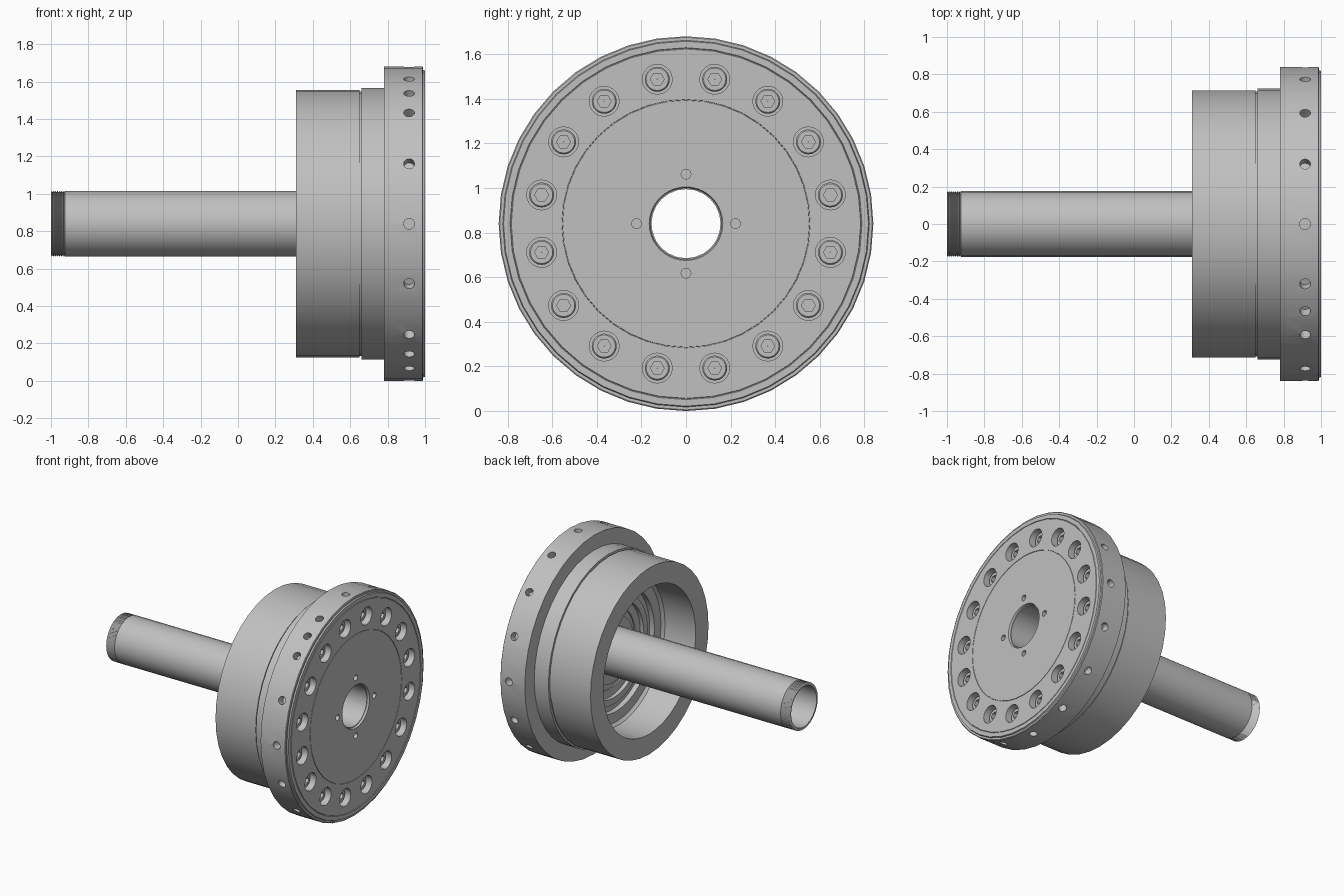
import bpy, bmesh
from math import radians, cos, sin, pi
from mathutils import Matrix, Vector

if "Cube" in bpy.data.objects:
    bpy.data.objects.remove(bpy.data.objects["Cube"])

AXIS = 0.84  # height of the turning axis

steel = bpy.data.materials.new("light_grey_steel")
steel.use_nodes = True
grey = (0.53, 0.53, 0.53, 1)
steel.diffuse_color = grey
steel.node_tree.nodes["Principled BSDF"].inputs["Base Color"].default_value = grey


def finish(name, bm):
    bmesh.ops.recalc_face_normals(bm, faces=bm.faces)
    mesh = bpy.data.meshes.new(name)
    bm.to_mesh(mesh)
    bm.free()
    mesh.materials.append(steel)
    ob = bpy.data.objects.new(name, mesh)
    ob.location.z = AXIS
    bpy.context.collection.objects.link(ob)
    return ob


def select(ob):
    bpy.ops.object.select_all(action='DESELECT')
    ob.select_set(True)
    bpy.context.view_layer.objects.active = ob


def smooth(ob):
    select(ob)
    bpy.ops.object.shade_smooth_by_angle(angle=radians(30))


def lathe(name, profile, segments):
    """Turn a closed (x, radius) profile about the x axis."""
    bm = bmesh.new()
    rings = []
    for i in range(segments):
        a = 2 * pi * i / segments
        rings.append([bm.verts.new((x, r * sin(a), r * cos(a))) for x, r in profile])
    n = len(profile)
    for i in range(segments):
        p, q = rings[i], rings[(i + 1) % segments]
        for j in range(n):
            k = (j + 1) % n
            bm.faces.new((p[j], p[k], q[k], q[j]))
    return finish(name, bm)


def add_drill(bm, centre, direction, radius, depth, sides=16, tip=None):
    """Cylinder or cone centred on a point, along a direction."""
    turn = Vector((0, 0, 1)).rotation_difference(Vector(direction)).to_matrix().to_4x4()
    bmesh.ops.create_cone(bm, cap_ends=True, segments=sides, radius1=radius,
                          radius2=radius if tip is None else tip, depth=depth,
                          matrix=Matrix.Translation(centre) @ turn)


def cut(ob, bm):
    cutter = finish("cutter", bm)
    cutter.hide_render = True
    mod = ob.modifiers.new("holes", 'BOOLEAN')
    mod.operation, mod.solver, mod.object = 'DIFFERENCE', 'EXACT', cutter
    select(ob)
    bpy.ops.object.modifier_apply(modifier=mod.name)
    bpy.data.objects.remove(cutter)


def around(radius, x, degrees):
    a = radians(degrees)
    return Vector((x, -radius * cos(a), radius * sin(a)))


# Housing with open rear bore and stepped floor
housing = lathe("housing", [
    (0.31, 0.56), (0.31, 0.715), (0.65, 0.715), (0.65, 0.708), (0.66, 0.708),
    (0.66, 0.725), (0.79, 0.725), (0.79, 0.30), (0.64, 0.30), (0.64, 0.36),
    (0.61, 0.36), (0.61, 0.41), (0.63, 0.41), (0.63, 0.46), (0.59, 0.46),
    (0.59, 0.54), (0.57, 0.56)], 40)
smooth(housing)

# Front flange with seams, rim groove and drilled holes
flange = lathe("flange", [
    (0.78, 0.16), (0.78, 0.84), (0.986, 0.84), (0.99, 0.835), (0.99, 0.822),
    (1, 0.818), (1, 0.789), (0.996, 0.787), (0.996, 0.785), (1, 0.783),
    (1, 0.557), (0.996, 0.556), (0.996, 0.554), (1, 0.553),
    (1, 0.165), (0.99, 0.16)], 40)
drills = bmesh.new()
bolt_angles = [11.25 + 22.5 * i for i in range(16)]
for angle in bolt_angles:
    add_drill(drills, around(0.66, 1, angle), (1, 0, 0), 0.067, 0.18, 20)
for angle in [22.5 * i for i in range(16)] + [56.25, -56.25]:
    add_drill(drills, around(0.84, 0.915, angle), around(1, 0, angle), 0.029, 0.12)
for angle in range(0, 360, 90):
    add_drill(drills, around(0.222, 1, angle), (1, 0, 0), 0.022, 0.08)
cut(flange, drills)
smooth(flange)

# Socket head bolts share one mesh
bolt = lathe("bolt_1", [(0.90, 0.001), (0.90, 0.056), (0.955, 0.056),
                        (0.962, 0.05), (0.962, 0.001)], 20)
socket = bmesh.new()
add_drill(socket, (0.96, 0, 0), (1, 0, 0), 0.031, 0.06, 6)
cut(bolt, socket)
smooth(bolt)
for i, angle in enumerate(bolt_angles):
    ob = bolt
    if i:
        ob = bpy.data.objects.new("bolt_%d" % (i + 1), bolt.data)
        bpy.context.collection.objects.link(ob)
    ob.location = around(0.66, 0, angle) + Vector((0, 0, AXIS))

# Hollow draw tube with threaded rear end
profile = [(0.985, 0.155), (-1, 0.155), (-1, 0.168)]
pitch = 0.01
for i in range(7):
    x = -1 + pitch * i
    profile += [(x + pitch * 0.5, 0.176), (x + pitch, 0.168)]
profile += [(-0.925, 0.176), (0.7, 0.176), (0.7, 0.163), (0.985, 0.163)]
tube = lathe("draw_tube", profile, 24)
smooth(tube)

# Hub collar around the tube inside the bore
collar = lathe("hub_collar", [(0.62, 0.17), (0.62, 0.25), (0.65, 0.25), (0.65, 0.31),
                              (0.79, 0.31), (0.79, 0.17)], 32)
smooth(collar)
